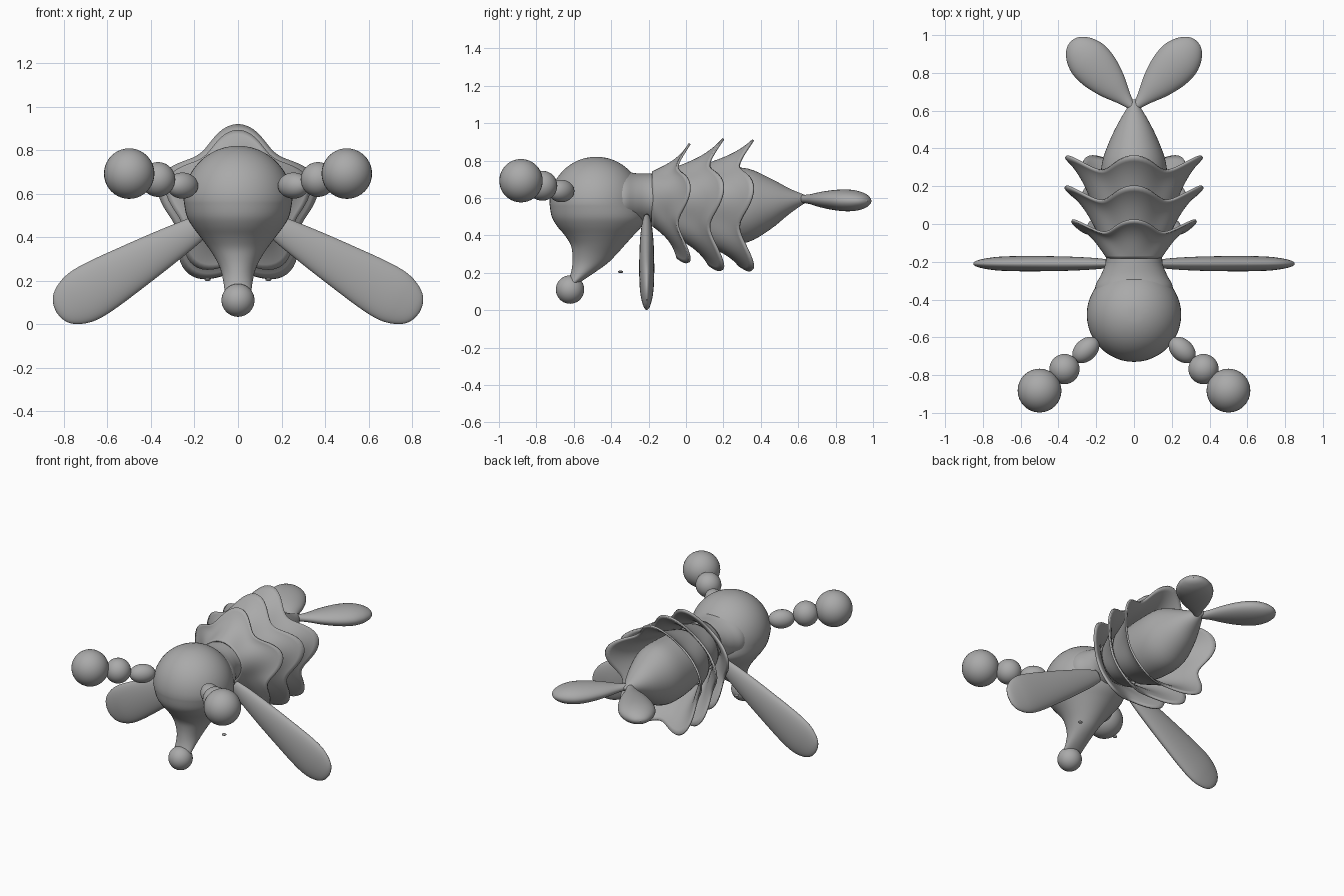
import bpy, bmesh, math
from mathutils import Vector

if "Cube" in bpy.data.objects:
    bpy.data.objects.remove(bpy.data.objects["Cube"])

grey = bpy.data.materials.new("soft grey")
grey.diffuse_color = (0.4, 0.4, 0.4, 1)
grey.use_nodes = True
grey.node_tree.nodes["Principled BSDF"].inputs["Base Color"].default_value = grey.diffuse_color


def finish(name, bm):
    bmesh.ops.recalc_face_normals(bm, faces=bm.faces)
    me = bpy.data.meshes.new(name)
    bm.to_mesh(me)
    bm.free()
    me.materials.append(grey)
    me.polygons.foreach_set("use_smooth", [True] * len(me.polygons))
    ob = bpy.data.objects.new(name, me)
    bpy.context.collection.objects.link(ob)
    return ob


def smooth_path(rows, steps=4):
    """Catmull-Rom interpolation of station rows."""
    out = []
    for i in range(len(rows) - 1):
        p0, p1, p2, p3 = (rows[max(i - 1, 0)], rows[i], rows[i + 1],
                          rows[min(i + 2, len(rows) - 1)])
        for k in range(steps):
            t = k / steps
            out.append([0.5 * (2 * b + (c - a) * t + (2 * a - 5 * b + 4 * c - d) * t * t
                               + (3 * b - a - 3 * c + d) * t ** 3)
                        for a, b, c, d in zip(p0, p1, p2, p3)])
    out.append(list(rows[-1]))
    return out


def bridge(bm, rings):
    n = len(rings[0])
    for a, b in zip(rings, rings[1:]):
        for i in range(n):
            bm.faces.new((a[i], a[(i + 1) % n], b[(i + 1) % n], b[i]))


def loft(name, stations, u, v, n=40):
    """Stations: (centre, radius along u, radius along v)."""
    u, v = Vector(u), Vector(v)
    bm = bmesh.new()
    rings = []
    for c, ru, rv in stations:
        angles = [2 * math.pi * i / n for i in range(n)]
        rings.append([bm.verts.new(Vector(c) + u * ru * math.cos(a) + v * rv * math.sin(a))
                      for a in angles])
    bridge(bm, rings)
    bm.faces.new(rings[0])
    bm.faces.new(rings[-1])
    return finish(name, bm)


def ball(name, centre, radii, turn=0.0):
    bm = bmesh.new()
    bmesh.ops.create_uvsphere(bm, u_segments=32, v_segments=20, radius=1)
    ob = finish(name, bm)
    ob.location, ob.scale = centre, radii
    ob.rotation_euler.z = turn
    return ob


def paddle(name, start, end, side, thick, rows):
    """Flattened rounded blade; rows: (fraction, half width, half thickness)."""
    start, end = Vector(start), Vector(end)
    axis = (end - start).normalized()
    wide = axis.cross(Vector(thick))
    st = [(start.lerp(end, t), max(w, 0.002), max(h, 0.002))
          for t, w, h in smooth_path(rows, 5)]
    return loft(name + "_" + side, st, wide, thick)


# Head: round crown tapering into a downward snout (z, front y, back y, half width)
crown = []
for i in range(1, 13):
    a = math.radians(90 - 90 * i / 13)
    r = 0.25 * math.cos(a)
    crown.append((0.57 + 0.25 * math.sin(a), -0.48 - r, -0.48 + r, r))
snout = [(0.57, -0.73, -0.23, 0.25), (0.5, -0.718, -0.215, 0.237),
         (0.45, -0.69, -0.235, 0.21), (0.4, -0.648, -0.28, 0.172),
         (0.35, -0.617, -0.325, 0.135), (0.3, -0.607, -0.37, 0.103),
         (0.25, -0.607, -0.42, 0.08), (0.2, -0.615, -0.49, 0.068),
         (0.14, -0.635, -0.58, 0.06)]
head_rows = crown + smooth_path(snout)
loft("head", [((0, (f + b) / 2, z), w, (b - f) / 2) for z, f, b, w in head_rows],
     (1, 0, 0), (0, 1, 0), 48)
ball("nose", (0, -0.62, 0.11), (0.076,) * 3)

# Body core from the neck to the pointed tail (y, centre z, x radius, z radius)
core = [(-0.4, 0.585, 0.20, 0.18), (-0.33, 0.59, 0.205, 0.155), (-0.27, 0.595, 0.175, 0.137),
        (-0.2, 0.598, 0.15, 0.132), (-0.1, 0.59, 0.155, 0.14), (0.05, 0.565, 0.17, 0.185),
        (0.2, 0.557, 0.178, 0.203), (0.33, 0.56, 0.168, 0.197), (0.45, 0.568, 0.125, 0.137),
        (0.55, 0.582, 0.075, 0.07), (0.62, 0.592, 0.033, 0.03), (0.66, 0.595, 0.012, 0.012)]
loft("body", [((0, y, z), rx, rz) for y, z, rx, rz in smooth_path(core)],
     (1, 0, 0), (0, 0, 1), 48)


# Flared five-lobed skirts
def skirt(name, y0, z0, r0, y1, z1, r1, dip):
    n, m = 100, 14
    bm = bmesh.new()
    rings = []
    for j in range(m + 1):
        t = j / m
        ring = []
        for i in range(n):
            a = 2 * math.pi * i / n
            lobe = math.cos(5 * (a - math.pi / 2))
            rim = r1 * (0.895 + 0.105 * lobe)
            flare = 0.72 * t + 0.28 * t ** 4
            r = r0 + (rim - r0) * flare
            y = y0 + t * (y1 - y0 - dip * t * (1 - lobe) / 2)
            z = z0 + (z1 - z0) * t
            ring.append(bm.verts.new((r * math.cos(a), y, z + r * math.sin(a))))
        rings.append(ring)
    bridge(bm, rings)
    ob = finish(name, bm)
    mod = ob.modifiers.new("thickness", "SOLIDIFY")
    mod.thickness, mod.offset = 0.012, 0


skirt("front_skirt", -0.18, 0.595, 0.14, 0.02, 0.548, 0.342, 0.065)
skirt("middle_skirt", -0.12, 0.58, 0.155, 0.2, 0.538, 0.378, 0.075)
skirt("rear_skirt", 0.02, 0.565, 0.185, 0.36, 0.535, 0.375, 0.075)

# Paired parts
for s, side in ((1, "right"), (-1, "left")):
    paddle("flipper", (s * 0.12, -0.21, 0.48), (s * 0.835, -0.21, 0.055), side, (0, 1, 0),
           [(0, 0.04, 0.02), (0.12, 0.062, 0.03), (0.3, 0.085, 0.037), (0.5, 0.106, 0.04),
            (0.7, 0.124, 0.04), (0.82, 0.126, 0.037), (0.9, 0.11, 0.03), (0.96, 0.08, 0.021),
            (0.99, 0.042, 0.011), (1, 0, 0)])
    paddle("tail_fin", (0, 0.61, 0.595), (s * 0.333, 0.969, 0.583), side, (0, 0, 1),
           [(0, 0.015, 0.02), (0.15, 0.04, 0.026), (0.35, 0.083, 0.043), (0.55, 0.11, 0.055),
            (0.72, 0.114, 0.058), (0.85, 0.095, 0.05), (0.94, 0.064, 0.034),
            (0.985, 0.033, 0.017), (1, 0, 0)])
    # Beaded feelers
    ball("feeler_base_" + side, (s * 0.255, -0.667, 0.637), (0.082, 0.058, 0.06), -s * 0.75)
    ball("feeler_bead_" + side, (s * 0.368, -0.768, 0.665), (0.08,) * 3)
    ball("feeler_tip_" + side, (s * 0.5, -0.882, 0.692), (0.116,) * 3)
    # Tiny loose specks under the body
    ball("speck_" + side, (s * 0.14, -0.35, 0.205), (0.014, 0.014, 0.007))
